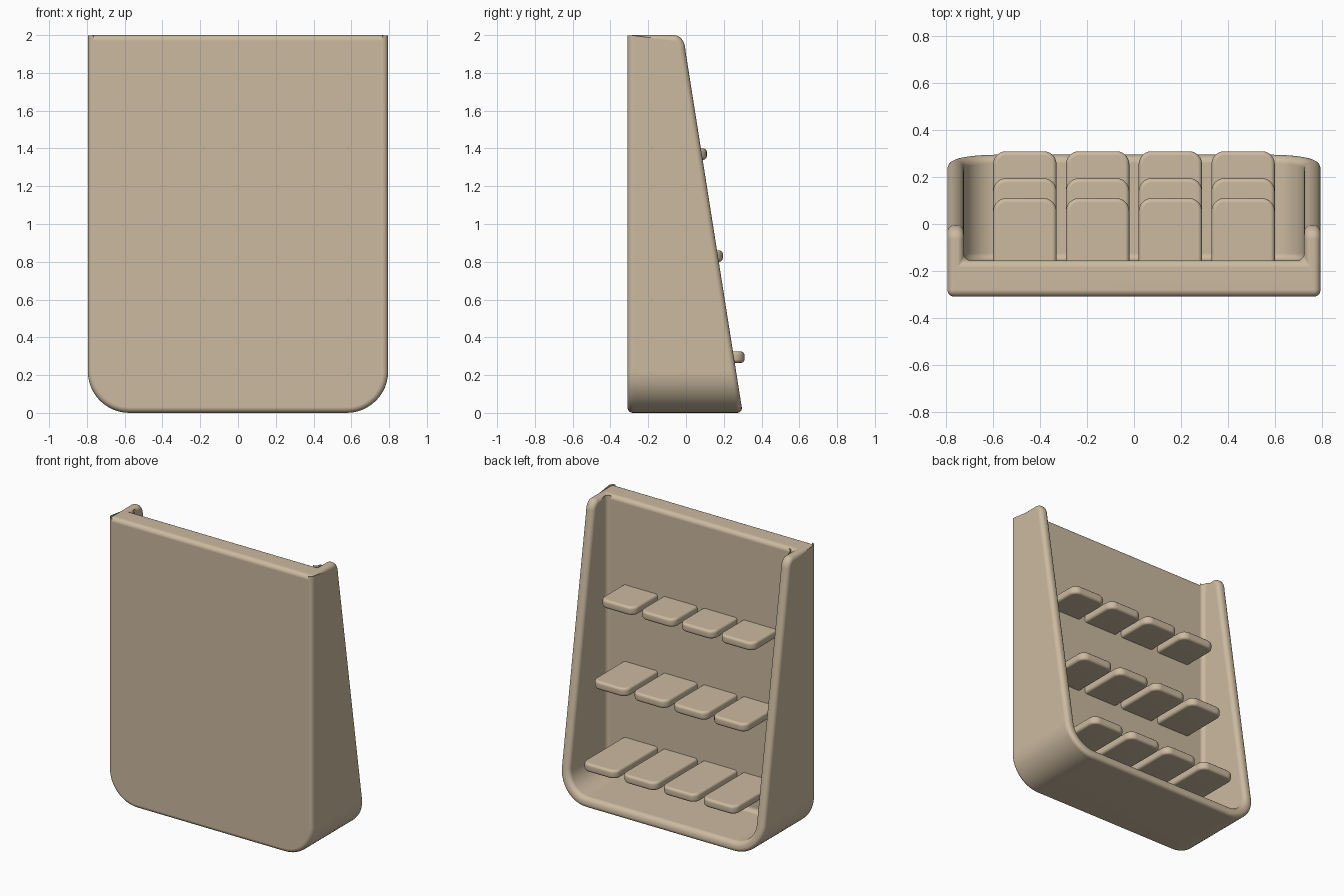
import bpy, bmesh, math

if "Cube" in bpy.data.objects:
    bpy.data.objects.remove(bpy.data.objects["Cube"])

# One flat tan colour
tan = bpy.data.materials.new("warm_tan")
tan.diffuse_color = (0.60, 0.49, 0.35, 1)
tan.use_nodes = True
tan.node_tree.nodes["Principled BSDF"].inputs["Base Color"].default_value = tan.diffuse_color

HALF_W, TOP, BACK, PANEL = 0.795, 2.0, -0.31, -0.155
WALL, CORNER, LIP = 0.07, 0.22, 0.08


def finish(bm, name, width, segments):
    """Round every sharp edge, then make a smooth-shaded object."""
    bmesh.ops.recalc_face_normals(bm, faces=bm.faces)
    bm.normal_update()
    sharp = [e for e in bm.edges if e.calc_face_angle(0) > math.radians(40)]
    bmesh.ops.bevel(bm, geom=sharp, offset=width, offset_type='OFFSET',
                    segments=segments, profile=0.5, affect='EDGES',
                    clamp_overlap=False)
    me = bpy.data.meshes.new(name)
    bm.to_mesh(me)
    bm.free()
    me.materials.append(tan)
    ob = bpy.data.objects.new(name, me)
    bpy.context.collection.objects.link(ob)
    bpy.ops.object.select_all(action='DESELECT')
    ob.select_set(True)
    bpy.context.view_layer.objects.active = ob
    bpy.ops.object.shade_smooth_by_angle(angle=math.radians(35))
    wn = ob.modifiers.new("even_normals", 'WEIGHTED_NORMAL')
    wn.keep_sharp = True
    return ob


def rim_y(z):
    """Sloped open edge of the walls, rounded over at the top."""
    start = TOP - LIP
    y = 0.30 - 0.158 * min(z, start)
    if z > start:
        s = min(1, (z - start) / LIP)
        y -= 0.06 * (1 - math.sqrt(1 - s * s))
    return y


# Half of the U-shaped outline: (x, z, inward normal x, inward normal z)
half = []
for i in range(8, -1, -1):
    z = TOP - LIP + LIP * math.sin(math.pi / 2 * i / 8)
    half.append((HALF_W, z, -1, 0))
for i in range(13):
    a = math.pi / 2 * i / 12
    c, s = math.cos(a), math.sin(a)
    half.append((HALF_W - CORNER + CORNER * c, CORNER - CORNER * s, -c, s))
path = half + [(-x, z, -nx, nz) for x, z, nx, nz in reversed(half)]

# Tray shell: back panel with side and bottom walls, open at the top
bm = bmesh.new()
rings = []
for x, z, nx, nz in path:
    xi, zi = x + nx * WALL, z + nz * WALL
    section = [(x, BACK, z), (x, rim_y(z), z),
               (xi, rim_y(zi), zi), (xi, PANEL, zi)]
    rings.append([bm.verts.new(p) for p in section])
for a, b in zip(rings, rings[1:]):
    for k in range(3):
        bm.faces.new((a[k], a[k + 1], b[k + 1], b[k]))
bm.faces.new([r[0] for r in rings])
bm.faces.new([r[3] for r in rings])
bm.faces.new(rings[0] + rings[-1][::-1])
finish(bm, "tray_shell", 0.03, 5)


def shelf(name, cx, z0, y1):
    """Small flat shelf tab with rounded front corners."""
    hw, r, y0, thick = 0.135, 0.055, -0.20, 0.06
    pts = [(-hw, y0), (hw, y0)]
    for start in (0, 90):
        sx = 1 if start == 0 else -1
        for i in range(7):
            a = math.radians(start + 15 * i)
            pts.append((sx * (hw - r) + r * math.cos(a),
                        y1 - r + r * math.sin(a)))
    bm = bmesh.new()
    base = bm.faces.new([bm.verts.new((cx + x, y, z0)) for x, y in pts])
    ext = bmesh.ops.extrude_face_region(bm, geom=[base])
    top = [v for v in ext["geom"] if isinstance(v, bmesh.types.BMVert)]
    bmesh.ops.translate(bm, verts=top, vec=(0, 0, thick))
    finish(bm, name, 0.018, 3)


# Three rows of four shelf tabs, deeper towards the bottom
for row, (z0, y1) in enumerate([(0.265, 0.31), (0.80, 0.195), (1.34, 0.11)]):
    for col, cx in enumerate((-0.465, -0.155, 0.155, 0.465)):
        shelf(f"shelf_tab_{row + 1}_{col + 1}", cx, z0, y1)
